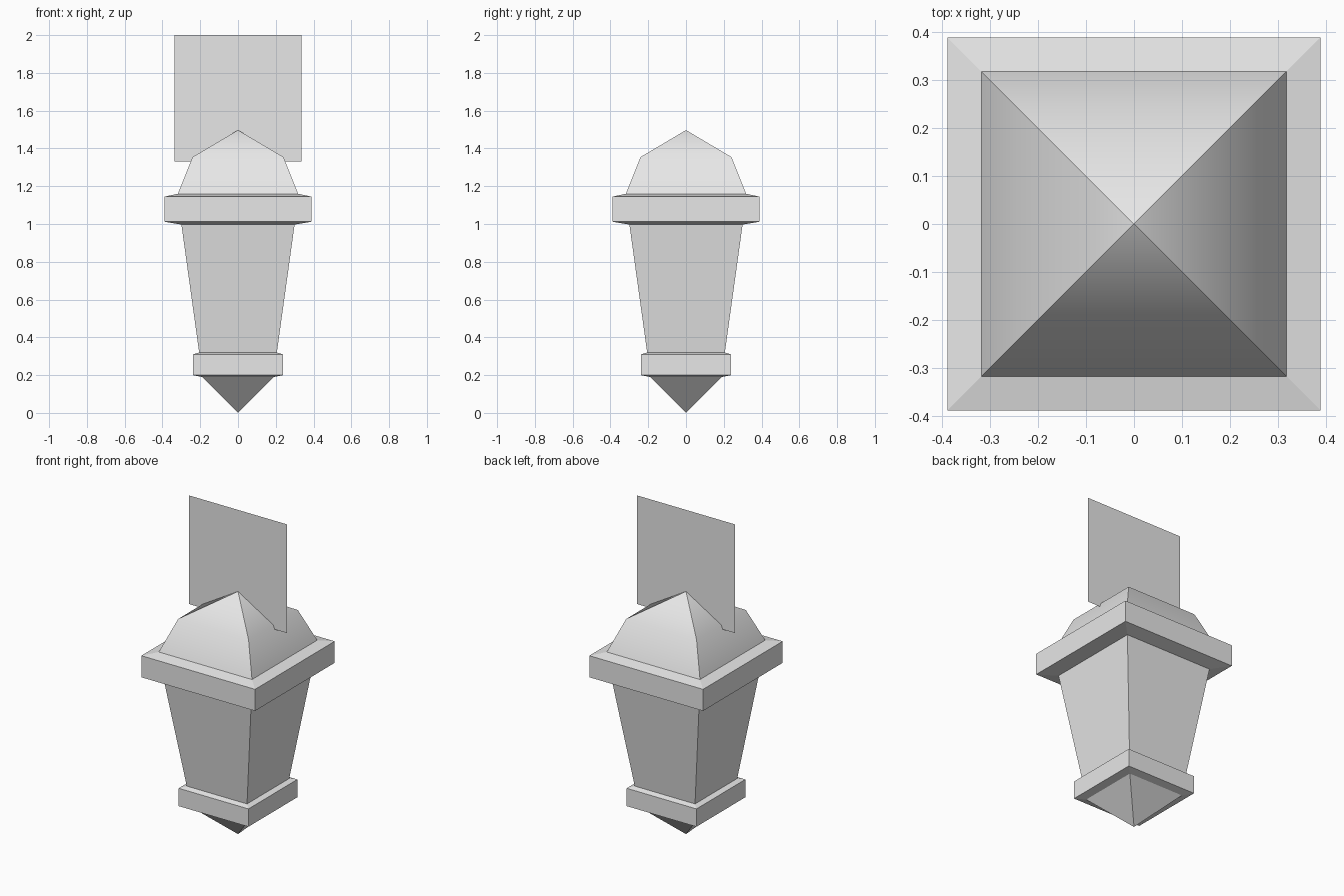
import bpy
import bmesh

cube = bpy.data.objects.get("Cube")
if cube:
    bpy.data.objects.remove(cube, do_unlink=True)

# One light grey for every part
grey = bpy.data.materials.new("light_grey")
grey.use_nodes = True
colour = (0.8, 0.8, 0.8, 1)
grey.diffuse_color = colour
grey.node_tree.nodes["Principled BSDF"].inputs["Base Color"].default_value = colour


def add_object(name, bm):
    mesh = bpy.data.meshes.new(name)
    bm.to_mesh(mesh)
    bm.free()
    mesh.materials.append(grey)
    obj = bpy.data.objects.new(name, mesh)
    bpy.context.collection.objects.link(obj)
    return obj


def square_loft(name, profile, rounded=False):
    """Stack square rings from (half width, height) pairs; zero width is a point."""
    bm = bmesh.new()
    rings = []
    for w, z in profile:
        corners = [(-w, -w), (w, -w), (w, w), (-w, w)] if w else [(0, 0)]
        rings.append([bm.verts.new((x, y, z)) for x, y in corners])
    for low, high in zip(rings, rings[1:]):
        for i in range(4):
            j = (i + 1) % 4
            if len(low) == 1:
                bm.faces.new((low[0], high[j], high[i]))
            elif len(high) == 1:
                bm.faces.new((low[i], low[j], high[0]))
            else:
                bm.faces.new((low[i], low[j], high[j], high[i]))
    for ring in (rings[0], rings[-1]):
        if len(ring) == 4:
            bm.faces.new(ring)
    bmesh.ops.recalc_face_normals(bm, faces=bm.faces)
    # Rounded parts are smooth up each side but keep crisp corners
    if rounded:
        for face in bm.faces:
            face.smooth = len(face.verts) == 3 or abs(face.normal.z) < 0.99
        for edge in bm.edges:
            a, b = edge.verts
            level = abs(a.co.z - b.co.z) < 0.001
            edge.smooth = level and all(f.smooth for f in edge.link_faces)
    return add_object(name, bm)


# Lantern, from the bottom point up to the roof
square_loft("bottom_point", [(0, 0), (0.19, 0.19)])
square_loft("lower_collar", [(0.19, 0.19), (0.238, 0.2), (0.238, 0.31), (0.205, 0.32)])
square_loft("lantern_body", [(0.205, 0.315), (0.3, 1.0)])
square_loft("upper_collar", [(0.3, 0.997), (0.388, 1.012), (0.388, 1.145), (0.318, 1.16)])
square_loft("roof", [(0.318, 1.16), (0.24, 1.355), (0, 1.497)], rounded=True)

# Flat upright hanging plate through the roof
bm = bmesh.new()
w, bottom, top = 0.336, 1.33, 2.0
bm.faces.new([bm.verts.new((x, 0, z))
              for x, z in ((-w, bottom), (w, bottom), (w, top), (-w, top))])
add_object("hanging_plate", bm)
